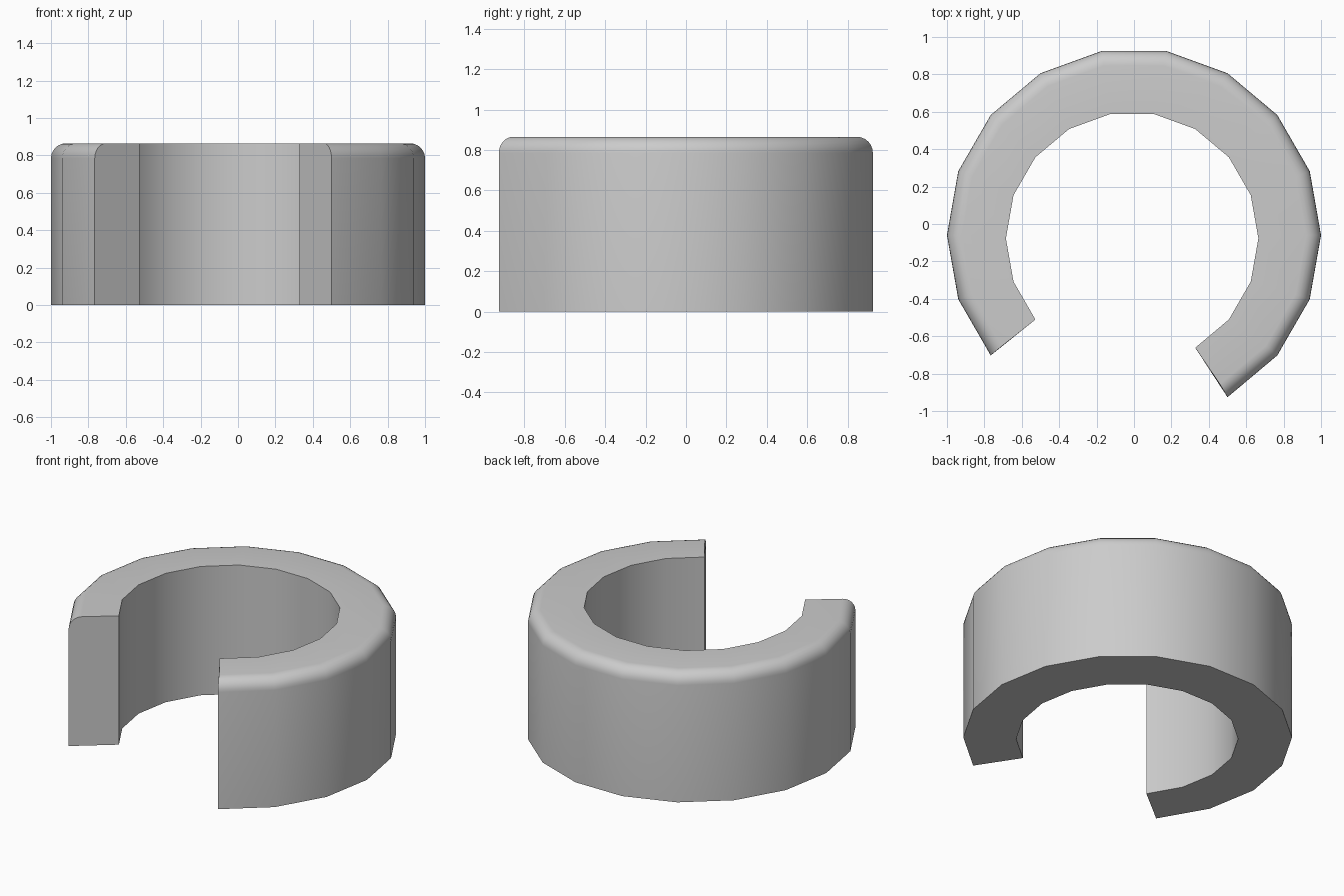
import bpy, bmesh
from math import radians, cos, sin, pi

if "Cube" in bpy.data.objects:
    bpy.data.objects.remove(bpy.data.objects["Cube"])

HEIGHT = 0.865
OUTER_R, OUTER_C = 1.0, (0.0, -0.06)
INNER_R, INNER_C = 0.675, (-0.01, -0.077)
ROUND, SEGS = 0.08, 6


def polar(centre, r, a, z):
    return (centre[0] + r * cos(a), centre[1] + r * sin(a), z)


def section(a):
    # Cross-section: square inside, rounded shoulder at the top outside
    pts = [polar(INNER_C, INNER_R, a, 0), polar(OUTER_C, OUTER_R, a, 0)]
    for i in range(SEGS + 1):
        t = i / SEGS * pi / 2
        pts.append(polar(OUTER_C, OUTER_R - ROUND + ROUND * cos(t), a,
                         HEIGHT - ROUND + ROUND * sin(t)))
    pts.append(polar(INNER_C, INNER_R, a, HEIGHT))
    return pts


# Open ring: 14 of 18 sides, gap at the front
bm = bmesh.new()
rings = [[bm.verts.new(p) for p in section(radians(-60 + 20 * k))] for k in range(15)]
for r0, r1 in zip(rings, rings[1:]):
    n = len(r0)
    for j in range(n):
        k = (j + 1) % n
        bm.faces.new((r0[j], r0[k], r1[k], r1[j]))
bm.faces.new(rings[0])
bm.faces.new(rings[-1])
bmesh.ops.recalc_face_normals(bm, faces=bm.faces)

mesh = bpy.data.meshes.new("open_ring")
bm.to_mesh(mesh)
bm.free()
ring = bpy.data.objects.new("open_ring", mesh)
bpy.context.collection.objects.link(ring)

# Smooth walls, crisp rims and cut ends
bpy.context.view_layer.objects.active = ring
ring.select_set(True)
bpy.ops.object.shade_smooth_by_angle(angle=radians(35))
